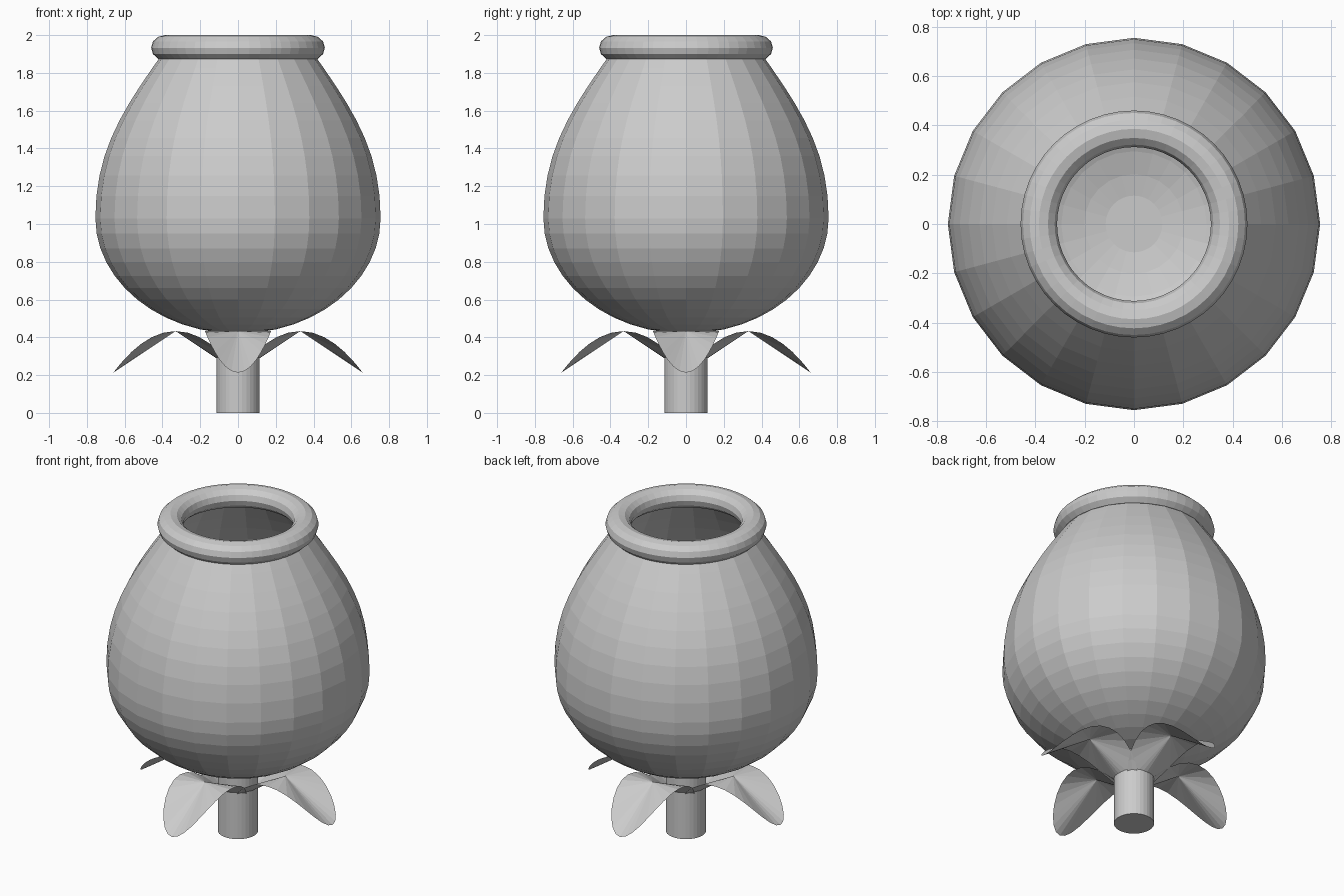
import bpy, bmesh, math
from mathutils import Matrix, Vector
from mathutils.geometry import interpolate_bezier

if "Cube" in bpy.data.objects:
    bpy.data.objects.remove(bpy.data.objects["Cube"], do_unlink=True)

GREY = (0.6, 0.6, 0.6, 1)
grey = bpy.data.materials.new("plain grey")
grey.use_nodes = True
grey.diffuse_color = GREY
grey.node_tree.nodes["Principled BSDF"].inputs["Base Color"].default_value = GREY


def add_object(name, bm):
    mesh = bpy.data.meshes.new(name)
    bm.to_mesh(mesh)
    bm.free()
    mesh.materials.append(grey)
    obj = bpy.data.objects.new(name, mesh)
    bpy.context.collection.objects.link(obj)
    return obj


def lathe(name, profile, sides, closed=False):
    """Spin a profile of (radius, height) points around the z axis."""
    bm = bmesh.new()
    verts = [bm.verts.new((r, 0, z)) for r, z in profile]
    pairs = list(zip(verts, verts[1:]))
    if closed:
        pairs.append((verts[-1], verts[0]))
    edges = [bm.edges.new(p) for p in pairs]
    bmesh.ops.spin(bm, geom=verts + edges, axis=(0, 0, 1), cent=(0, 0, 0),
                   angle=math.tau, steps=sides)
    bmesh.ops.remove_doubles(bm, verts=bm.verts, dist=0.0005)
    bmesh.ops.recalc_face_normals(bm, faces=bm.faces)
    return add_object(name, bm)


def bezier(points, count):
    a, ha, hb, b = [Vector((r, z, 0)) for r, z in points]
    return [(p.x, p.y) for p in interpolate_bezier(a, ha, hb, b, count)]


# Open, faceted bulb body
lower = bezier([(0, 0.42), (0.42, 0.42), (0.755, 0.70), (0.755, 1.03)], 13)
upper = bezier([(0.755, 1.03), (0.755, 1.40), (0.60, 1.62), (0.38, 1.93)], 10)
lathe("bulb_body", lower + upper[1:], 24)

# Rounded rim ring
ring = [(0.386 + 0.074 * math.cos(math.tau * i / 12),
         1.933 + 0.067 * math.sin(math.tau * i / 12)) for i in range(12)]
lathe("rim_ring", ring, 48, closed=True)

# Stem
bm = bmesh.new()
bmesh.ops.create_cone(bm, cap_ends=True, segments=32, radius1=0.115,
                      radius2=0.115, depth=0.43,
                      matrix=Matrix.Translation((0, 0, 0.215)))
add_object("stem", bm)

# Four arched leaves: elliptical fans bent downward at both ends
for k, side in enumerate(("left", "back", "right", "front")):
    bm = bmesh.new()
    bmesh.ops.create_circle(bm, cap_ends=True, cap_tris=True, segments=32, radius=1)
    for v in bm.verts:
        u, w = v.co.x, v.co.y
        v.co = (0.33 + 0.33 * u, 0.175 * w, 0.433 - 0.22 * u * u)
    bm.transform(Matrix.Rotation(k * math.pi / 2, 4, "Z"))
    add_object("leaf_" + side, bm)
